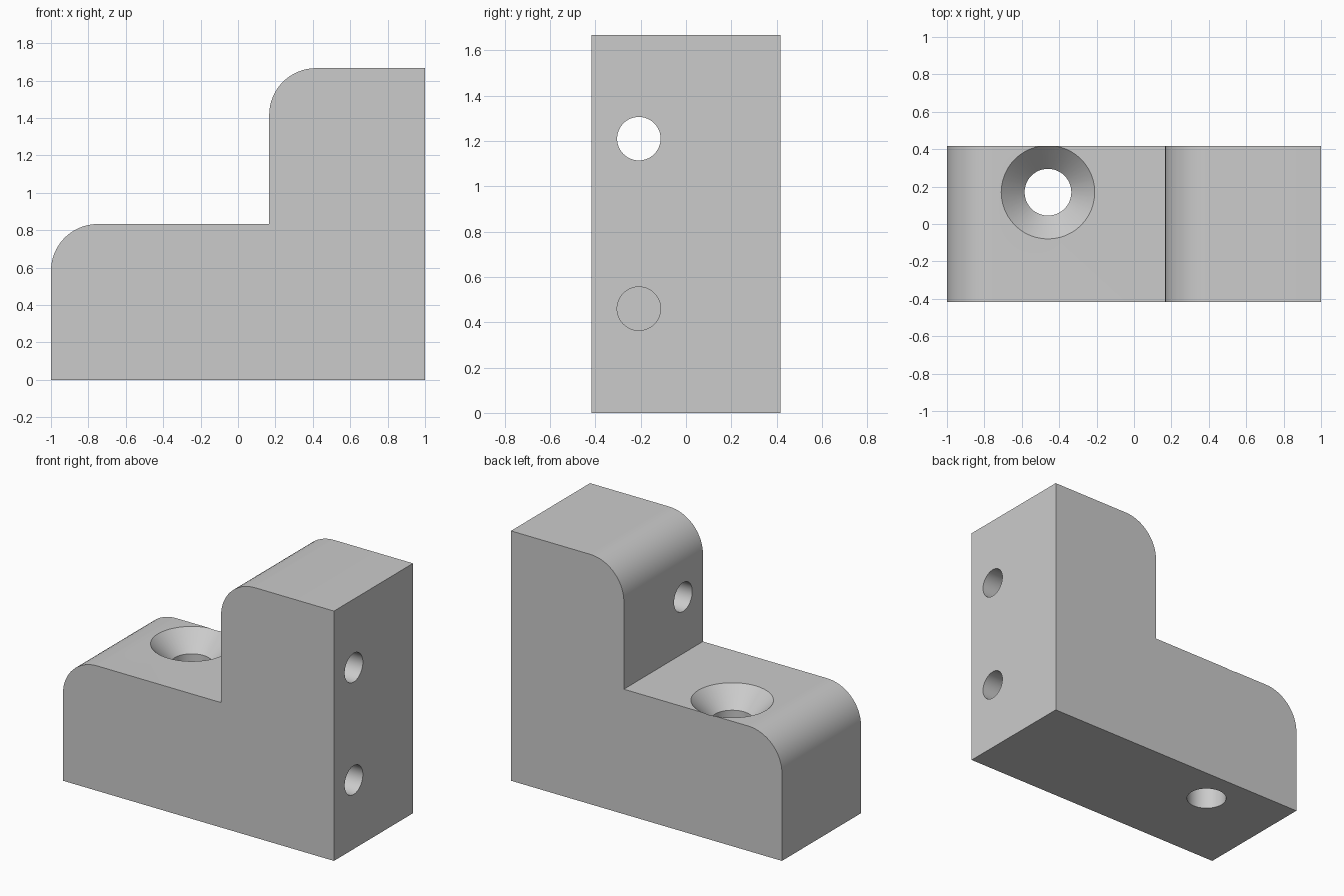
import bpy, bmesh
from math import pi, sin, cos, radians

cube = bpy.data.objects.get("Cube")
if cube:
    bpy.data.objects.remove(cube, do_unlink=True)

HALF, DEPTH, LOW, HIGH = 1.0, 0.4167, 0.8333, 1.6667
STEP, FILLET = 0.1667, 0.25

grey = bpy.data.materials.new("light_grey")
grey.use_nodes = True
colour = (0.6, 0.6, 0.6, 1)
grey.diffuse_color = colour
grey.node_tree.nodes["Principled BSDF"].inputs["Base Color"].default_value = colour


def make_object(name, bm):
    bmesh.ops.recalc_face_normals(bm, faces=bm.faces)
    mesh = bpy.data.meshes.new(name)
    bm.to_mesh(mesh)
    bm.free()
    mesh.materials.append(grey)
    obj = bpy.data.objects.new(name, mesh)
    bpy.context.collection.objects.link(obj)
    return obj


def rounded_corner(x, z, steps=16):
    """Arc from the vertical side at x up to the flat top at z."""
    angles = [pi - pi / 2 * i / steps for i in range(steps + 1)]
    return [(x + FILLET + FILLET * cos(a), z - FILLET + FILLET * sin(a)) for a in angles]


def cutter(name, profile, location, axis_angle=0):
    """Solid of revolution from (radius, height) pairs, tilted about y."""
    bm = bmesh.new()
    count = 48
    rings = [[bm.verts.new((r * cos(2 * pi * i / count), r * sin(2 * pi * i / count), h))
              for i in range(count)] for r, h in profile]
    for low, high in zip(rings, rings[1:]):
        for i in range(count):
            j = (i + 1) % count
            bm.faces.new((low[i], low[j], high[j], high[i]))
    bm.faces.new(rings[0])
    bm.faces.new(rings[-1])
    obj = make_object(name, bm)
    obj.location = location
    obj.rotation_euler.y = axis_angle
    obj.hide_render = True
    obj.hide_viewport = True
    return obj


# Stepped block with two rounded upper corners
outline = [(-HALF, 0), *rounded_corner(-HALF, LOW), (STEP, LOW),
           *rounded_corner(STEP, HIGH), (HALF, HIGH), (HALF, 0)]
bm = bmesh.new()
side = bm.faces.new([bm.verts.new((x, -DEPTH, z)) for x, z in outline])
swept = bmesh.ops.extrude_face_region(bm, geom=[side])["geom"]
bmesh.ops.translate(bm, vec=(0, 2 * DEPTH, 0),
                    verts=[v for v in swept if isinstance(v, bmesh.types.BMVert)])
block = make_object("stepped_block", bm)

# Countersunk screw hole, through side hole and blind side hole
side_radius, side_y = 0.096, -0.208
cutters = [
    cutter("countersunk_hole_cutter",
           [(0.125, -0.1), (0.125, LOW - 0.125), (0.25, LOW), (0.3, LOW + 0.05)],
           (-0.46, 0.17, 0)),
    cutter("upper_hole_cutter", [(side_radius, 0), (side_radius, 1.1)],
           (0, side_y, 1.21), pi / 2),
    cutter("lower_hole_cutter", [(side_radius, 0), (side_radius, 1.0)],
           (STEP, side_y, 0.46), pi / 2),
]
for tool in cutters:
    cut = block.modifiers.new(tool.name, "BOOLEAN")
    cut.operation = "DIFFERENCE"
    cut.solver = "EXACT"
    cut.object = tool

# Bake the cuts, then smooth the curved walls only
bpy.context.view_layer.update()
evaluated = block.evaluated_get(bpy.context.evaluated_depsgraph_get())
finished = bpy.data.meshes.new_from_object(evaluated)
block.modifiers.clear()
block.data = finished
for tool in cutters:
    bpy.data.objects.remove(tool, do_unlink=True)

bpy.ops.object.select_all(action="DESELECT")
block.select_set(True)
bpy.context.view_layer.objects.active = block
bpy.ops.object.shade_smooth_by_angle(angle=radians(30))
